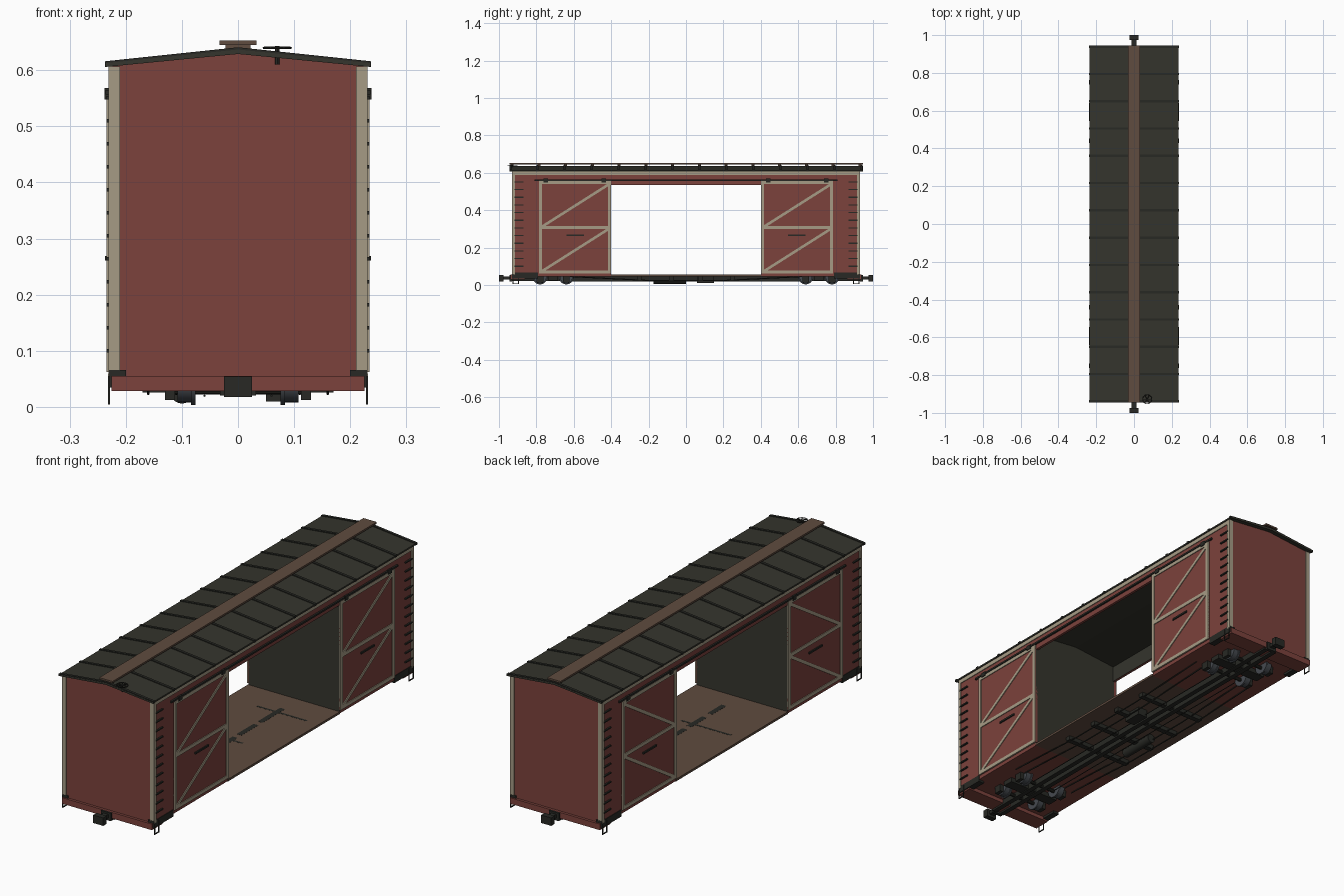
import bpy, bmesh, math
from mathutils import Vector

old = bpy.data.objects.get("Cube")
if old:
    bpy.data.objects.remove(old)


def material(name, r, g, b):
    m = bpy.data.materials.new(name)
    m.use_nodes = True
    m.diffuse_color = (r, g, b, 1)
    m.node_tree.nodes["Principled BSDF"].inputs["Base Color"].default_value = (r, g, b, 1)
    return m


RED = material("barn red", 0.2, 0.054, 0.045)
CREAM = material("cream trim", 0.38, 0.33, 0.235)
DARK = material("dark roofing", 0.035, 0.035, 0.026)
BLACK = material("black iron", 0.021, 0.022, 0.018)
BROWN = material("brown boards", 0.115, 0.072, 0.05)
STEEL = material("wheel steel", 0.06, 0.068, 0.078)


def finish(name, bm, mat, smooth=False):
    bmesh.ops.recalc_face_normals(bm, faces=bm.faces)
    me = bpy.data.meshes.new(name)
    bm.to_mesh(me)
    bm.free()
    me.materials.append(mat)
    ob = bpy.data.objects.new(name, me)
    bpy.context.collection.objects.link(ob)
    if smooth:
        bpy.ops.object.select_all(action='DESELECT')
        ob.select_set(True)
        bpy.context.view_layer.objects.active = ob
        bpy.ops.object.shade_smooth_by_angle()
    return ob


def add_box(bm, x, y, z):
    """Box from (low, high) pairs."""
    vs = bmesh.ops.create_cube(bm, size=1)["verts"]
    for v in vs:
        v.co = [lo + (hi - lo) * (c + 0.5) for c, (lo, hi) in zip(v.co, (x, y, z))]


def box(name, x, y, z, mat):
    bm = bmesh.new()
    add_box(bm, x, y, z)
    return finish(name, bm, mat)


def side(s, lo, hi):
    return tuple(sorted((s * lo, s * hi)))


def add_prism(bm, pts, y0, y1):
    """Extrude an (x, z) outline along y."""
    face = bm.faces.new([bm.verts.new((x, y0, z)) for x, z in pts])
    ext = bmesh.ops.extrude_face_region(bm, geom=[face])["geom"]
    for v in ext:
        if isinstance(v, bmesh.types.BMVert):
            v.co.y = y1


def add_rod(bm, a, b, r, n=8):
    a, b = Vector(a), Vector(b)
    d = b - a
    vs = bmesh.ops.create_cone(bm, cap_ends=True, segments=n, radius1=r, radius2=r,
                               depth=d.length)["verts"]
    q = d.to_track_quat('Z', 'Y')
    for v in vs:
        v.co = q @ v.co + (a + b) / 2


# Closed body ends, with dark inner partitions
for s, label in ((-1, "front"), (1, "back")):
    bm = bmesh.new()
    add_prism(bm, [(-.227, .045), (.227, .045), (.227, .607), (0, .63), (-.227, .607)],
              s * .4, s * .925)
    body = finish(label + "_body", bm, RED)
    body.data.materials.append(DARK)
    for p in body.data.polygons:
        if p.normal.y * s < -.9:
            p.material_index = 1
    box(label + "_end_sill", (-.225, .225), side(s, .86, .937), (.028, .055), RED)

    # Corner posts
    for t in (-1, 1):
        bm = bmesh.new()
        add_box(bm, side(t, .21, .231), side(s, .9, .929), (.055, .607))
        post = finish(label + "_corner_post", bm, CREAM)
        post.data.materials.append(RED)
        # Only the outer corner of the post projects past the walls
        for v in post.data.vertices:
            if abs(v.co.y) < .91:
                v.co.y = s * .914

    # Coupler
    bm = bmesh.new()
    add_box(bm, (-.012, .012), side(s, .93, .98), (.03, .046))
    add_box(bm, (-.025, .025), side(s, .975, 1), (.018, .054))
    add_box(bm, (-.025, .025), side(s, .93, .945), (.018, .054))
    finish(label + "_coupler", bm, BLACK)

# Header over the door opening, floor and roof
for t in (-1, 1):
    header = box("door_header", side(t, .215, .227), (-.4, .4), (.535, .607), RED)
    header.data.materials.append(DARK)
    for p in header.data.polygons:
        if p.normal.x * t < -.9:
            p.material_index = 1
    box("fascia", side(t, .222, .2305), (-.927, .927), (.588, .607), CREAM)
box("floor", (-.23, .23), (-.4, .4), (.045, .055), BROWN)

bm = bmesh.new()
add_prism(bm, [(-.235, .606), (0, .629), (.235, .606), (.235, .613), (0, .637), (-.235, .613)],
          -.945, .945)
finish("roof", bm, DARK)
bm = bmesh.new()
RIBS = 14
for i in range(RIBS):
    y = -.938 + i * 1.876 / (RIBS - 1)
    add_prism(bm, [(-.237, .606), (0, .63), (.237, .606), (.237, .616), (0, .641), (-.237, .616)],
              y - .006, y + .006)
finish("roof_ribs", bm, BLACK)

# Running board on saddles
box("running_board", (-.033, .033), (-.945, .945), (.645, .653), BROWN)
bm = bmesh.new()
for i in range(RIBS):
    y = -.93 + i * 1.86 / (RIBS - 1)
    add_box(bm, (-.022, .022), (y - .008, y + .008), (.635, .645))
finish("board_saddles", bm, BROWN)

# Brake wheel
bpy.ops.mesh.primitive_torus_add(major_radius=.024, minor_radius=.002, major_segments=24,
                                 minor_segments=6, location=(.07, -.928, .64))
wheel = bpy.context.object
wheel.name = "brake_wheel_rim"
wheel.data.materials.append(BLACK)
bpy.ops.object.shade_smooth_by_angle()
bm = bmesh.new()
add_rod(bm, (.07, -.928, .61), (.07, -.928, .643), .004)
for k in range(3):
    d = Vector((math.cos(k * math.pi / 3), math.sin(k * math.pi / 3), 0)) * .024
    c = Vector((.07, -.928, .64))
    add_rod(bm, c - d, c + d, .0025, 6)
finish("brake_wheel_spokes", bm, BLACK)

# Sliding doors with cream framing, tracks, ladders and steps
for t in (-1, 1):
    for s in (-1, 1):
        a, b = side(s, .4, .787)
        box("door", side(t, .22, .231), (a, b), (.062, .555), RED)
        bm = bmesh.new()
        X = side(t, .229, .2345)
        w = .016
        for y in (a, b - w):
            add_box(bm, X, (y, y + w), (.062, .555))
        for z in (.062, .298, .555 - w):
            add_box(bm, X, (a, b), (z, z + w))
        for z in (.068, .306):
            # Diagonal brace rises toward the back
            p, q = Vector((a + w / 2, z)), Vector((b - w / 2, z + .235))
            n = (q - p).normalized().orthogonal() * .007
            quad = [bm.verts.new((X[0], *c)) for c in (p + n, q + n, q - n, p - n)]
            ext = bmesh.ops.extrude_face_region(bm, geom=[bm.faces.new(quad)])["geom"]
            for v in ext:
                if isinstance(v, bmesh.types.BMVert):
                    v.co.x = X[1]
        finish("door_frame", bm, CREAM)
        bm = bmesh.new()
        add_box(bm, side(t, .231, .237), side(s, .545, .64), (.261, .269))
        for y in (.44, .75):
            add_box(bm, side(t, .23, .238), side(s, y - .012, y + .012), (.548, .568))
        finish("door_handle_and_hangers", bm, BLACK)

        bm = bmesh.new()
        for i in range(12):
            z = .1 + i * .041
            add_box(bm, side(t, .226, .234), side(s, .868, .918), (z - .003, z + .003))
        finish("ladder_rungs", bm, BLACK)

        bm = bmesh.new()
        for y in (.895, .925):
            add_box(bm, side(t, .228, .232), side(s, y - .002, y + .002), (.005, .06))
        add_box(bm, side(t, .228, .232), side(s, .893, .927), (.004, .008))
        finish("step_stirrup", bm, BLACK)
        box("side_sill", side(t, .2, .2295), side(s, .79, .93), (.035, .066), BLACK)
    box("door_track", side(t, .228, .236), (-.81, .81), (.557, .565), BLACK)

    # Truss rods
    bm = bmesh.new()
    for x in (.11, .16):
        for s in (-1, 1):
            add_rod(bm, (t * x, s * .62, .045), (t * x, s * .2, .024), .003, 6)
        add_rod(bm, (t * x, -.2, .024), (t * x, .2, .024), .003, 6)
    add_rod(bm, (t * .06, -.62, .02), (t * .06, .62, .02), .002, 6)
    finish("truss_rods", bm, BLACK)
    box("center_sill", side(t, .01, .032), (-.93, .93), (.02, .046), BLACK)

# Cross bearers, brake cylinder and valve box
bm = bmesh.new()
for y in (-.25, -.08, .08, .25):
    add_box(bm, (-.17, .17), (y - .012, y + .012), (.026, .046))
for y in (-.71, .71):
    add_box(bm, (-.13, .13), (y - .025, y + .025), (.024, .046))
finish("cross_bearers", bm, BLACK)
bm = bmesh.new()
add_rod(bm, (-.1, -.175, .026), (-.1, 0, .026), .02, 20)
finish("brake_cylinder", bm, BLACK, True)
box("valve_box", (.05, .1), (.06, .15), (.01, .046), BLACK)

# Iron pieces showing level with the floor boards
bm = bmesh.new()
for a, b in ((-.3, -.2), (-.16, -.05), (-.02, .1), (.13, .29)):
    add_box(bm, (.008, .032), (a, b), (.054, .0555))
add_box(bm, (-.08, .17), (.245, .255), (.054, .0555))
add_box(bm, (-.17, .08), (-.085, -.075), (.054, .0555))
finish("floor_irons", bm, BLACK)

# Wheel sets and truck side frames
for y in (-.78, -.64, .64, .78):
    bm = bmesh.new()
    for t in (-1, 1):
        add_rod(bm, (t * .078, y, .042), (t * .108, y, .042), .034, 28)
        add_rod(bm, (t * .076, y, .042), (t * .084, y, .042), .039, 28)
    finish("wheels", bm, STEEL, True)
    bm = bmesh.new()
    add_rod(bm, (-.125, y, .03), (.125, y, .03), .008, 10)
    for t in (-1, 1):
        add_box(bm, side(t, .112, .13), (y - .018, y + .018), (.012, .046))
    finish("axle_and_boxes", bm, BLACK)
